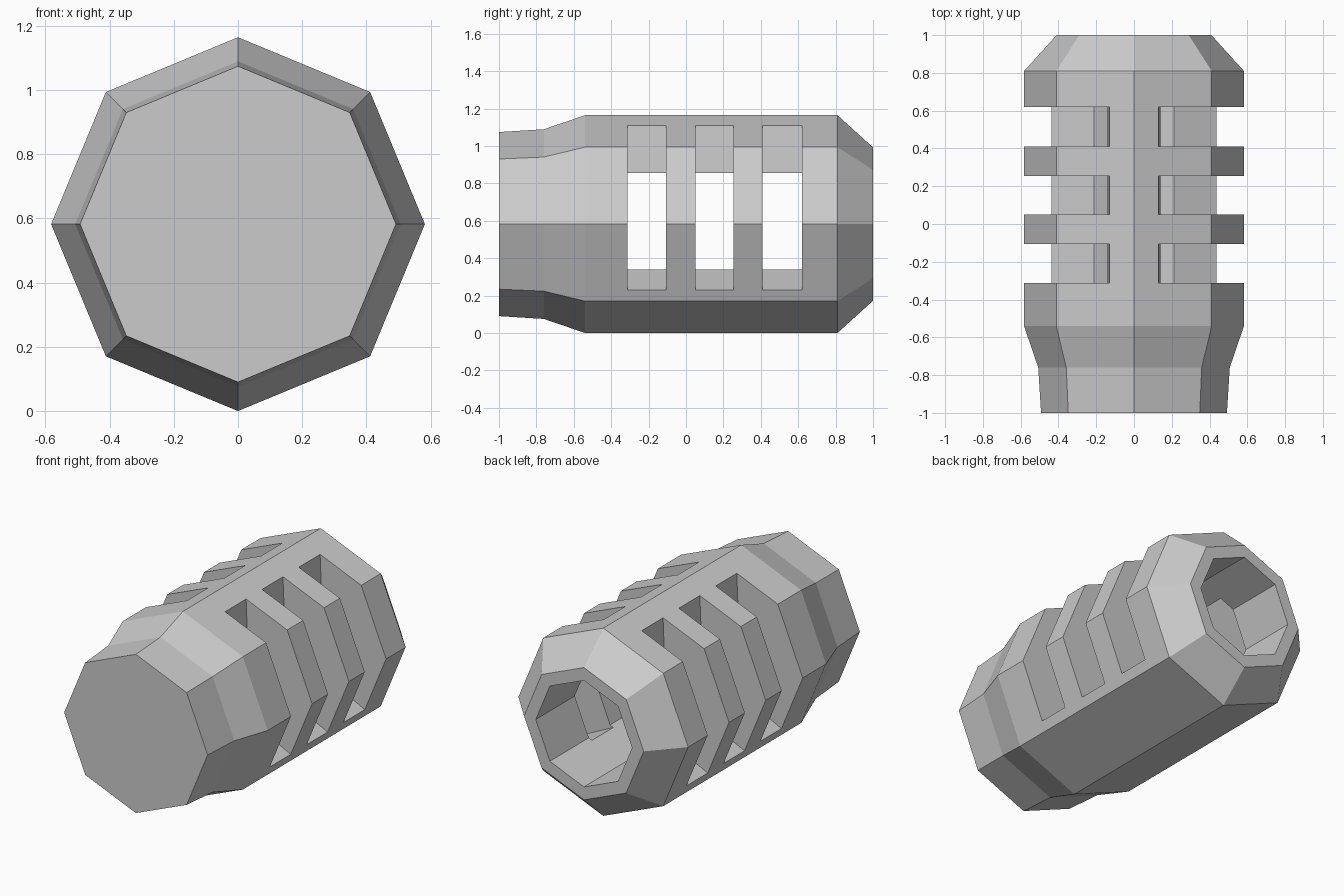
import bpy, bmesh, math

if "Cube" in bpy.data.objects:
    bpy.data.objects.remove(bpy.data.objects["Cube"])

R = 0.582          # body radius, also height of the axis
SIDES = 8


def make_object(name, bm):
    bmesh.ops.recalc_face_normals(bm, faces=bm.faces)
    mesh = bpy.data.meshes.new(name)
    bm.to_mesh(mesh)
    bm.free()
    obj = bpy.data.objects.new(name, mesh)
    bpy.context.collection.objects.link(obj)
    return obj


def bridge(bm, a, b):
    n = len(a)
    for i in range(n):
        j = (i + 1) % n
        bm.faces.new((a[i], a[j], b[j], b[i]))


# Octagonal body: outer shell, rear rim and blind bore as (y, radius)
profile = [(-1.0, 0.492), (-0.76, 0.507), (-0.54, R), (0.81, R),
           (1.0, 0.41), (1.0, 0.33), (-0.54, 0.33)]
bm = bmesh.new()
rings = []
for y, r in profile:
    angles = [2 * math.pi * i / SIDES for i in range(SIDES)]
    rings.append([bm.verts.new((r * math.cos(a), y, R + r * math.sin(a)))
                  for a in angles])
for a, b in zip(rings, rings[1:]):
    bridge(bm, a, b)
bm.faces.new(rings[0])
bm.faces.new(rings[-1])
body = make_object("muzzle_body", bm)

# Side vents: three prisms per side, reaching from outside into the bore
section = [(0.12, 1.36), (0.145, 0.73), (0.15, 0.369),
           (0.64, 0.13), (0.9, 0.13), (0.9, 1.36)]
bm = bmesh.new()
for y0, y1 in [(-0.312, -0.106), (0.05, 0.255), (0.41, 0.619)]:
    for side in (-1, 1):
        front = [bm.verts.new((side * x, y0, z)) for x, z in section]
        back = [bm.verts.new((side * x, y1, z)) for x, z in section]
        bridge(bm, front, back)
        bm.faces.new(front)
        bm.faces.new(back)
cutter = make_object("vent_cutter", bm)
cutter.hide_render = True

# Cut the vents
mod = body.modifiers.new("vents", 'BOOLEAN')
mod.operation = 'DIFFERENCE'
mod.solver = 'EXACT'
mod.object = cutter
bpy.context.view_layer.objects.active = body
bpy.ops.object.modifier_apply(modifier=mod.name)
bpy.data.objects.remove(cutter, do_unlink=True)
